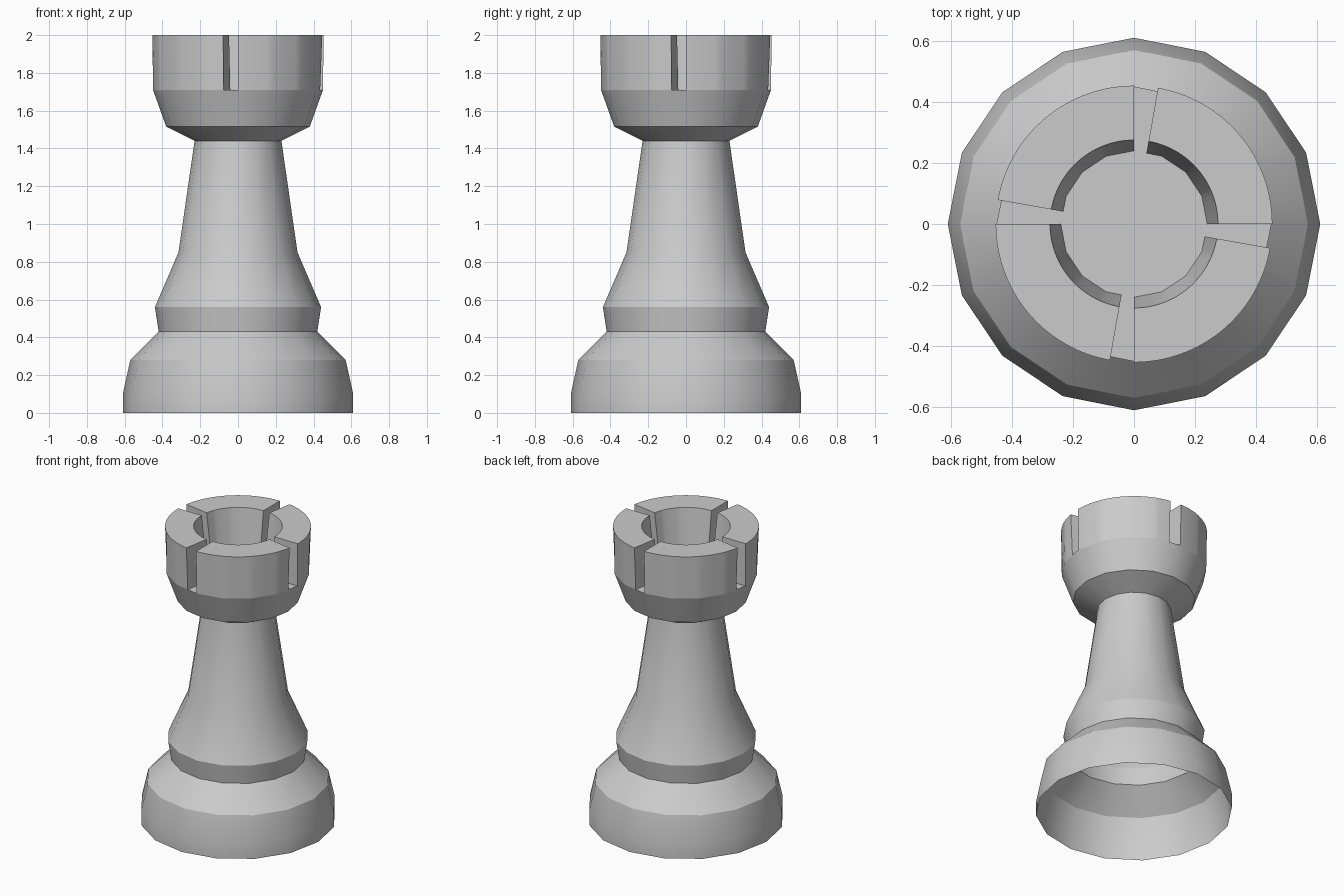
import bpy, bmesh, math

cube = bpy.data.objects.get("Cube")
if cube:
    bpy.data.objects.remove(cube, do_unlink=True)

SIDES = 16
FLOOR, TOP = 1.71, 2.0

grey = bpy.data.materials.new("light_grey")
grey.use_nodes = True
grey.diffuse_color = (0.6, 0.6, 0.6, 1)
grey.node_tree.nodes["Principled BSDF"].inputs["Base Color"].default_value = (0.6, 0.6, 0.6, 1)


def finish(name, bm):
    """Turn a bmesh into a smooth object with sharp creases."""
    mesh = bpy.data.meshes.new(name)
    bm.to_mesh(mesh)
    bm.free()
    mesh.materials.append(grey)
    obj = bpy.data.objects.new(name, mesh)
    bpy.context.collection.objects.link(obj)
    bpy.ops.object.select_all(action='DESELECT')
    obj.select_set(True)
    bpy.context.view_layer.objects.active = obj
    bpy.ops.object.shade_smooth_by_angle(angle=math.radians(30))
    return obj


def lathe(name, profile, capped):
    """Revolve a radius/height profile, with an optional flat lid."""
    bm = bmesh.new()
    rings = []
    for r, z in profile:
        angles = [math.tau * i / SIDES for i in range(SIDES)]
        rings.append([bm.verts.new((r * math.cos(a), r * math.sin(a), z)) for a in angles])
    for low, high in zip(rings, rings[1:]):
        for i in range(SIDES):
            j = (i + 1) % SIDES
            bm.faces.new((low[i], low[j], high[j], high[i]))
    if capped:
        bm.faces.new(rings[-1])
    return finish(name, bm)


def polygon_radius(r, a):
    """Distance to the edge of the many-sided lid at angle a."""
    step = math.tau / SIDES
    return r * math.cos(step / 2) / math.cos(a % step - step / 2)


def battlement(name, start):
    """Curved wall block: many-sided at its foot, round at its top."""
    bm = bmesh.new()
    steps = 32
    sections = []
    for i in range(steps + 1):
        a = math.radians(start + 80 * i / steps)
        corners = ((polygon_radius(0.45, a), FLOOR), (0.453, TOP),
                   (0.275, TOP), (polygon_radius(0.24, a), FLOOR))
        sections.append([bm.verts.new((r * math.cos(a), r * math.sin(a), z)) for r, z in corners])
    for s, t in zip(sections, sections[1:]):
        for k in range(3):
            bm.faces.new((s[k], t[k], t[k + 1], s[k + 1]))
    bm.faces.new(sections[0])
    bm.faces.new(sections[-1][::-1])
    bmesh.ops.recalc_face_normals(bm, faces=bm.faces)
    return finish(name, bm)


# Hollow foot, collar and tapering shaft
lathe("base_and_shaft", [(0.61, 0), (0.61, 0.1), (0.57, 0.28), (0.42, 0.43),
                         (0.44, 0.56), (0.315, 0.85), (0.23, 1.44)], False)
# Flared head with the tower floor
lathe("tower_head", [(0.23, 1.44), (0.38, 1.515), (0.45, FLOOR)], True)
# Four wall blocks with narrow gaps between them
for n in range(4):
    battlement(f"battlement_{n + 1}", 90 * n)
